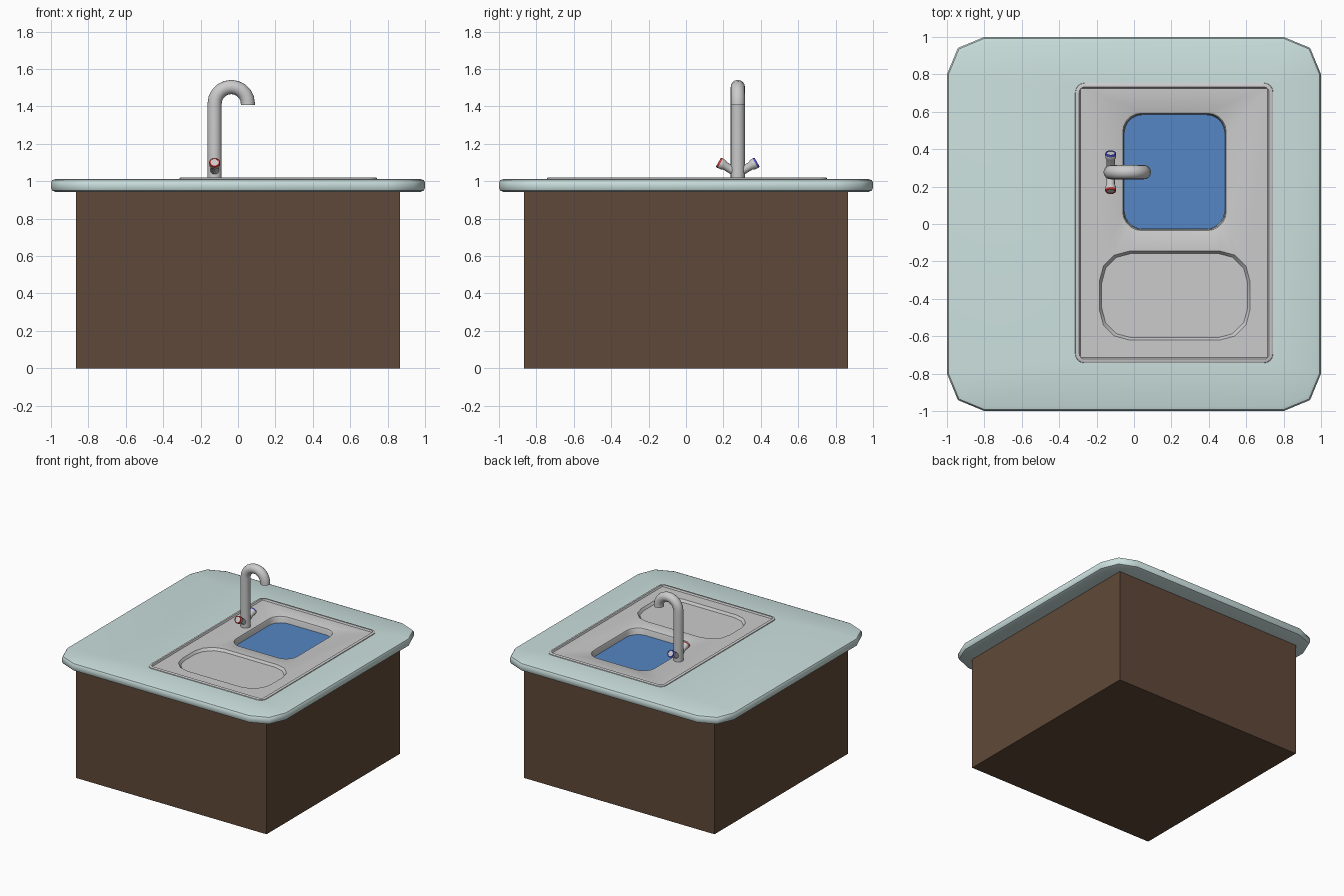
import bpy, bmesh
from math import sin, cos, pi
from mathutils import Vector

if "Cube" in bpy.data.objects:
    bpy.data.objects.remove(bpy.data.objects["Cube"])


def material(name, rgb):
    m = bpy.data.materials.new(name)
    m.diffuse_color = (*rgb, 1)
    m.use_nodes = True
    m.node_tree.nodes["Principled BSDF"].inputs["Base Color"].default_value = m.diffuse_color
    return m


def rrect(x0, x1, y0, y1, r, z, seg):
    """Rounded rectangle loop at height z."""
    pts = []
    corners = [(x1 - r, y1 - r), (x0 + r, y1 - r), (x0 + r, y0 + r), (x1 - r, y0 + r)]
    for i, (cx, cy) in enumerate(corners):
        for k in range(seg + 1):
            a = (i + k / seg) * pi / 2
            pts.append((cx + r * cos(a), cy + r * sin(a), z))
    return pts


def ring(center, u, v, r, n=16):
    """Circle loop spanned by the unit vectors u and v."""
    return [center + r * (u * cos(2 * pi * i / n) + v * sin(2 * pi * i / n)) for i in range(n)]


def loft(bm, loops, cap_start=False, cap_end=False):
    """Skin successive loops with quads; returns the loops as vertices."""
    rows = [[bm.verts.new(p) for p in lp] for lp in loops]
    n = len(rows[0])
    for a, b in zip(rows, rows[1:]):
        for i in range(n):
            bm.faces.new((a[i], a[(i + 1) % n], b[(i + 1) % n], b[i]))
    if cap_start:
        bm.faces.new(rows[0][::-1])
    if cap_end:
        bm.faces.new(rows[-1])
    return rows


def fill(bm, *rows):
    """Flat fill between an outer loop and its holes."""
    edges = []
    for r in rows:
        for i in range(len(r)):
            p, q = r[i], r[(i + 1) % len(r)]
            edges.append(bm.edges.get((p, q)) or bm.edges.new((p, q)))
    bmesh.ops.triangle_fill(bm, use_beauty=True, use_dissolve=False, edges=edges, normal=(0, 0, 1))


def finish(bm, name, mat=None, angle=None, face_up=False):
    bmesh.ops.recalc_face_normals(bm, faces=bm.faces)
    bm.normal_update()
    if face_up and sum(f.normal.z * f.calc_area() for f in bm.faces) < 0:
        bmesh.ops.reverse_faces(bm, faces=bm.faces)
    me = bpy.data.meshes.new(name)
    bm.to_mesh(me)
    bm.free()
    ob = bpy.data.objects.new(name, me)
    bpy.context.collection.objects.link(ob)
    if mat:
        me.materials.append(mat)
    if angle:
        bpy.ops.object.select_all(action='DESELECT')
        ob.select_set(True)
        bpy.context.view_layer.objects.active = ob
        bpy.ops.object.shade_smooth_by_angle(angle=angle)
    return ob


wood = material("wood", (0.115, 0.066, 0.041))
stone = material("stone", (0.60, 0.75, 0.73))
blue = material("water", (0.09, 0.24, 0.55))
hot = material("hot", (0.6, 0.05, 0.05))
cold = material("cold", (0.08, 0.08, 0.6))

# Cabinet body, open under the countertop
C = 0.865
bm = bmesh.new()
loft(bm, [[(C, C, z), (-C, C, z), (-C, -C, z), (C, -C, z)] for z in (0, 0.96)], cap_start=True)
finish(bm, "cabinet", wood)

# Countertop with softened edges and a cut-out for the sink
bm = bmesh.new()
rim = [(0.025, 0.943), (0.007, 0.95), (0, 0.965), (0, 0.993), (0.007, 1.006), (0.025, 1.012)]
outer = loft(bm, [rrect(-1 + d, 1 - d, -1 + d, 1 - d, 0.2 - d * 0.6, z, 2) for d, z in rim])
hole = loft(bm, [[(0.725, 0.735, z), (-0.295, 0.735, z), (-0.295, -0.725, z), (0.725, -0.725, z)]
                 for z in (0.943, 1.012)])
fill(bm, outer[0], hole[0])
fill(bm, outer[-1], hole[-1])
finish(bm, "countertop", stone, 0.7)

# Sink: raised rim, flat deck, bowl and shallow drainer
bm = bmesh.new()
profile = [(0, 1.008, 0.05), (0.002, 1.017, 0.05), (0.008, 1.021, 0.045),
           (0.022, 1.021, 0.03), (0.03, 1.01, 0.004)]
deck = loft(bm, [rrect(-0.315 + d, 0.745 - d, -0.745 + d, 0.755 - d, r, z, 4)
                 for d, z, r in profile])
bowl = loft(bm, [rrect(-0.067 + d, 0.5 - d, -0.042 + d, 0.599 - d, 0.1, z, 5)
                 for d, z in ((0, 1.01), (0.007, 1.006), (0.012, 0.995), (0.015, 0.8), (0.05, 0.76))],
            cap_end=True)
drainer = loft(bm, [rrect(-0.185 + d, 0.62 - d, -0.62 + d, -0.145 - d, 0.16, z, 3)
                    for d, z in ((0, 1.01), (0.012, 0.99))], cap_end=True)
fill(bm, deck[-1], bowl[0], drainer[0])
finish(bm, "sink", angle=0.6, face_up=True)

# Water surface in the bowl
bm = bmesh.new()
bm.faces.new([bm.verts.new(p) for p in rrect(-0.053, 0.486, -0.028, 0.585, 0.1, 0.957, 5)])
finish(bm, "water", blue, face_up=True)

# Gooseneck tap
X, Y, Z = Vector((1, 0, 0)), Vector((0, 1, 0)), Vector((0, 0, 1))
BX, BY, PIPE, BEND = -0.125, 0.277, 0.038, 0.089
mid = Vector((BX + BEND, BY, 1.415))
loops = [ring(Vector((BX, BY, 1.005)), -X, Y, PIPE)]
for i in range(11):
    a = pi - pi * i / 10
    out = X * cos(a) + Z * sin(a)
    loops.append(ring(mid + out * BEND, out, Y, PIPE))
loops.append(ring(mid + X * BEND - Z * 0.008, X, Y, PIPE))
bm = bmesh.new()
loft(bm, loops, True, True)
finish(bm, "spout", angle=0.6)

# Two angled handles with coloured marker rings
for side, label, mat in ((-1, "hot", hot), (1, "cold", cold)):
    axis = Vector((0, side * cos(0.52), sin(0.52)))
    v = axis.cross(X)
    start = Vector((BX, BY, 1.043))

    def turned(profile, name, m=None, closed=True):
        b = bmesh.new()
        loft(b, [ring(start + axis * t, X, v, r) for t, r in profile], closed, closed)
        finish(b, name, m, 0.6)

    turned([(0, 0.024), (0.08, 0.022), (0.09, 0.028), (0.108, 0.029), (0.117, 0.025)],
           label + "_handle")
    turned([(0.108, 0.0293), (0.114, 0.0295), (0.119, 0.027), (0.119, 0.021), (0.116, 0.021)],
           label + "_ring", mat, False)
